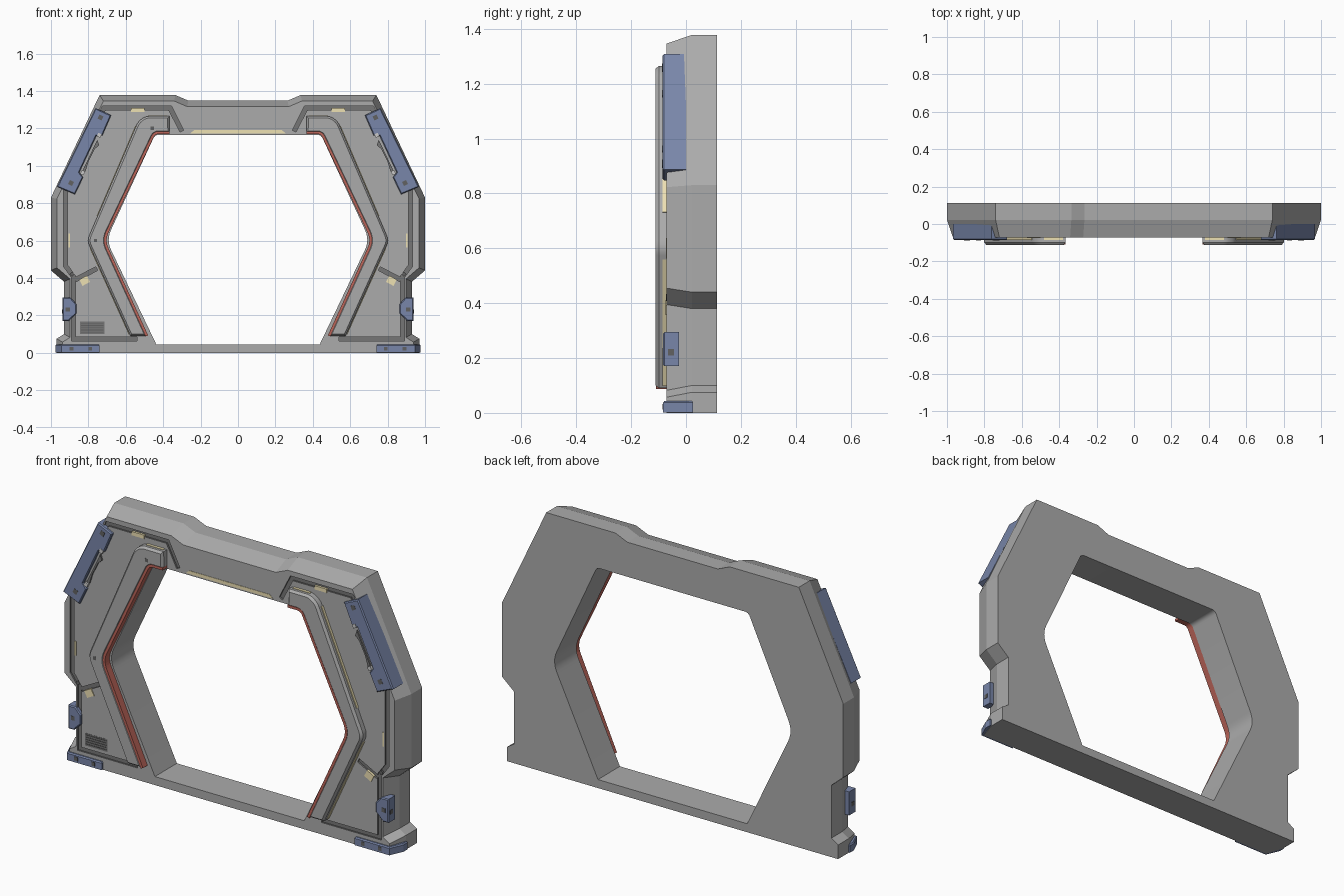
import bpy, bmesh, math
from mathutils import Vector

if "Cube" in bpy.data.objects:
    bpy.data.objects.remove(bpy.data.objects["Cube"])


def material(name, rgb):
    m = bpy.data.materials.new(name)
    m.diffuse_color = (*rgb, 1)
    m.use_nodes = True
    m.node_tree.nodes["Principled BSDF"].inputs["Base Color"].default_value = m.diffuse_color
    return m


GREY = material("grey_metal", (0.41, 0.41, 0.41))
DARK = material("dark_metal", (0.12, 0.12, 0.12))
GROOVE = material("groove_grey", (0.18, 0.18, 0.18))
PALE = material("pale_metal", (0.75, 0.75, 0.75))
BLUE = material("blue_paint", (0.19, 0.24, 0.40))
YELLOW = material("light_yellow", (0.85, 0.75, 0.45))
RED = material("red_seal", (0.50, 0.13, 0.10))


def offset(pts, d, closed=True):
    """Shift a polyline to its left by d, with mitred corners."""
    v = [Vector(p) for p in pts]
    n, out = len(v), []
    for i in range(n):
        dirs = []
        if closed or i > 0:
            dirs.append((v[i] - v[i - 1]).normalized())
        if closed or i < n - 1:
            dirs.append((v[(i + 1) % n] - v[i]).normalized())
        normals = [Vector((-a.y, a.x)) for a in dirs]
        m = sum(normals, Vector((0, 0))).normalized()
        out.append(tuple(v[i] + m * (d / max(0.35, m.dot(normals[0])))))
    return out


def ribbon(path, width):
    return list(path) + offset(path, width, False)[::-1]


def fillet(pts, radii, seg=6):
    """Round chosen corners; radii maps point index to corner length."""
    out = []
    for i, p in enumerate(pts):
        if i not in radii:
            out.append(p)
            continue
        p = Vector(p)
        a = p + (Vector(pts[i - 1]) - p).normalized() * radii[i]
        b = p + (Vector(pts[(i + 1) % len(pts)]) - p).normalized() * radii[i]
        for k in range(seg + 1):
            t = k / seg
            out.append(tuple(a * (1 - t) ** 2 + p * 2 * t * (1 - t) + b * t * t))
    return out


def slab(name, pts, back, front, inset=0, shoulder=None, mat=GREY, mirror=True, upright=False):
    """Extrude an outline from back to front, with a chamfer at the front."""
    area = sum(pts[i - 1][0] * p[1] - p[0] * pts[i - 1][1] for i, p in enumerate(pts))
    if area < 0:
        pts = pts[::-1]
    loops = [(pts, back)]
    if inset:
        small = [(q[0], 0 if p[1] == 0 and not upright else q[1])
                 for p, q in zip(pts, offset(pts, inset))]
        loops += [(pts, shoulder), (small, front)]
    else:
        loops.append((pts, front))
    bm = bmesh.new()
    rings = [[bm.verts.new((a, b, d) if upright else (a, d, b)) for a, b in loop]
             for loop, d in loops]
    for r, s in zip(rings, rings[1:]):
        for i in range(len(r)):
            bm.faces.new((r[i - 1], r[i], s[i], s[i - 1]))
    bm.faces.new(rings[0])
    bm.faces.new(rings[-1])
    bmesh.ops.recalc_face_normals(bm, faces=bm.faces)
    me = bpy.data.meshes.new(name)
    bm.to_mesh(me)
    bm.free()
    ob = bpy.data.objects.new(name, me)
    bpy.context.collection.objects.link(ob)
    me.materials.append(mat)
    if mirror:
        ob.modifiers.new("Mirror", "MIRROR").use_mirror_merge = False
    return ob


def block(name, x, z, w, h, front, mat, angle=0, mirror=True, back=-0.06):
    c, s = math.cos(angle), math.sin(angle)
    pts = [(x + a * w / 2 * c - b * h / 2 * s, z + a * w / 2 * s + b * h / 2 * c)
           for a, b in ((-1, -1), (1, -1), (1, 1), (-1, 1))]
    return slab(name, pts, back, front, mat=mat, mirror=mirror)


def cut(target, cutter):
    m = target.modifiers.new("Cut", "BOOLEAN")
    m.object, m.operation, m.solver = cutter, "DIFFERENCE", "EXACT"
    bpy.context.view_layer.objects.active = target
    bpy.ops.object.modifier_apply(modifier=m.name)
    bpy.data.objects.remove(cutter)


def smooth(ob):
    bpy.ops.object.select_all(action="DESELECT")
    ob.select_set(True)
    bpy.context.view_layer.objects.active = ob
    bpy.ops.object.shade_smooth_by_angle(angle=math.radians(15))


def both(half):
    return half + [(-x, z) for x, z in reversed(half)]


# Main gate body with chamfered front
outer = [(0.97, 0), (0.97, 0.075), (0.93, 0.10), (0.93, 0.38), (1.0, 0.44), (1.0, 0.83),
         (0.74, 1.378), (0.335, 1.378), (0.265, 1.348)]
body = slab("gate_body", both(outer), 0.1125, -0.071, 0.032, 0.022, mirror=False)

# Hexagonal opening
half = fillet([(0, 0.045), (0.437, 0.045), (0.704, 0.603), (0.444, 1.165), (0, 1.165)],
              {2: 0.06, 3: 0.02})[1:-1]
cut(body, slab("opening_cutter", both(half), 0.3, -0.3, mirror=False))

# Panel grooves in the front face, with darker floors and walls
groove = [(0.31, 1.18), (0.37, 1.298), (0.71, 1.298), (0.912, 0.86), (0.912, 0.47),
          (0.868, 0.41), (0.868, 0.085), (0.54, 0.085)]
for path in (groove, [(0.875, 0.40), (0.76, 0.46)]):
    cut(body, slab("groove_cutter", ribbon(path, 0.022), -0.062, -0.12))
body.data.materials.clear()
body.data.materials.append(GREY)
body.data.materials.append(GROOVE)
for f in body.data.polygons:
    ys = [body.data.vertices[i].co.y for i in f.vertices]
    f.material_index = int(max(ys) < -0.06 and max(ys) > -0.064)
smooth(body)

# Raised trim around the opening, with a red seal and hidden light strips
inner = fillet([(0.365, 1.177), (0.447, 1.177), (0.720, 0.602), (0.487, 0.09)],
               {1: 0.025, 2: 0.05})
edge = fillet([(0.575, 0.09), (0.807, 0.60), (0.535, 1.235), (0.495, 1.265), (0.367, 1.265)],
              {1: 0.03, 2: 0.022, 3: 0.022}, 4)
smooth(slab("opening_trim", inner + edge, -0.06, -0.111, 0.01, -0.098))
slab("red_seal", ribbon(offset(inner, 0.007, False), -0.014), -0.066, -0.109, mat=RED)
slab("trim_light_lower", ribbon([(0.581, 0.10), (0.789, 0.56)], -0.004), -0.066, -0.085, mat=YELLOW)
slab("trim_light_upper", ribbon([(0.752, 0.73), (0.545, 1.213)], -0.004),
     -0.066, -0.085, mat=YELLOW)
slab("trim_light_top", ribbon([(0.48, 1.264), (0.38, 1.264)], -0.004), -0.066, -0.085, mat=YELLOW)

# Blue shoulder plates with a notched inner edge
plate = [(0.762, 1.308), (0.968, 0.887), (0.872, 0.847), (0.828, 0.938), (0.848, 0.965),
         (0.757, 1.16), (0.725, 1.162), (0.678, 1.270)]
slab("shoulder_plate", plate, 0.0, -0.086, 0.005, -0.080, BLUE)
slope = math.atan2(-0.904, 0.427)
slab("notch_vent", [(0.752, 1.14), (0.835, 0.965), (0.815, 0.97), (0.80, 1.02),
                    (0.765, 1.09), (0.742, 1.11)], -0.06, -0.080, mat=GROOVE)
for x, z in ((0.735, 1.258), (0.893, 0.908)):
    block("shoulder_bolt", x, z, 0.024, 0.024, -0.087, DARK, slope)
for x, z in ((0.742, 1.163), (0.831, 0.962)):
    block("shoulder_catch", x, z, 0.02, 0.02, -0.088, PALE, slope)

# Blue side clips
clip = [(0.938, 0.295), (0.895, 0.295), (0.864, 0.26), (0.864, 0.21), (0.905, 0.17), (0.938, 0.17)]
slab("side_clip", clip, -0.025, -0.083, 0.005, -0.078, BLUE)
block("clip_bolt", 0.91, 0.232, 0.022, 0.022, -0.084, DARK)
slab("clip_side_bolt", [(0.92, -0.066), (0.94, -0.066), (0.94, -0.044), (0.92, -0.044)],
     0.21, 0.232, mat=DARK, upright=True)

# Blue feet at the bottom corners
foot = [(0.74, -0.083), (0.945, -0.083), (0.977, -0.01), (0.977, 0.025), (0.74, 0.025)]
slab("corner_foot", foot, 0.002, 0.044, 0.005, 0.038, BLUE, upright=True)
for x in (0.79, 0.89):
    block("foot_bolt", x, 0.022, 0.02, 0.02, -0.085, DARK)

# Lights
slab("beam_light", [(-0.255, 1.173), (0.255, 1.173), (0.235, 1.19), (-0.235, 1.19)],
     -0.06, -0.073, mat=YELLOW, mirror=False)
block("top_light", 0.535, 1.298, 0.072, 0.02, -0.074, YELLOW)
block("side_light", 0.902, 0.60, 0.009, 0.075, -0.073, YELLOW)
block("diamond_light", 0.82, 0.385, 0.045, 0.038, -0.075, YELLOW, math.radians(-28))

# Left-side vent and trim bolts, and bolts at the groove junctions
block("vent_panel", -0.78, 0.134, 0.13, 0.066, -0.072, GROOVE, mirror=False)
for i in range(5):
    block("vent_slat", -0.78, 0.11 + i * 0.012, 0.12, 0.004, -0.074, DARK, mirror=False)
for x, z in ((-0.458, 1.20), (-0.762, 0.60)):
    block("trim_bolt", x, z, 0.018, 0.018, -0.112, DARK, mirror=False)
block("groove_bolt", 0.888, 0.42, 0.018, 0.018, -0.072, DARK, math.radians(45))
